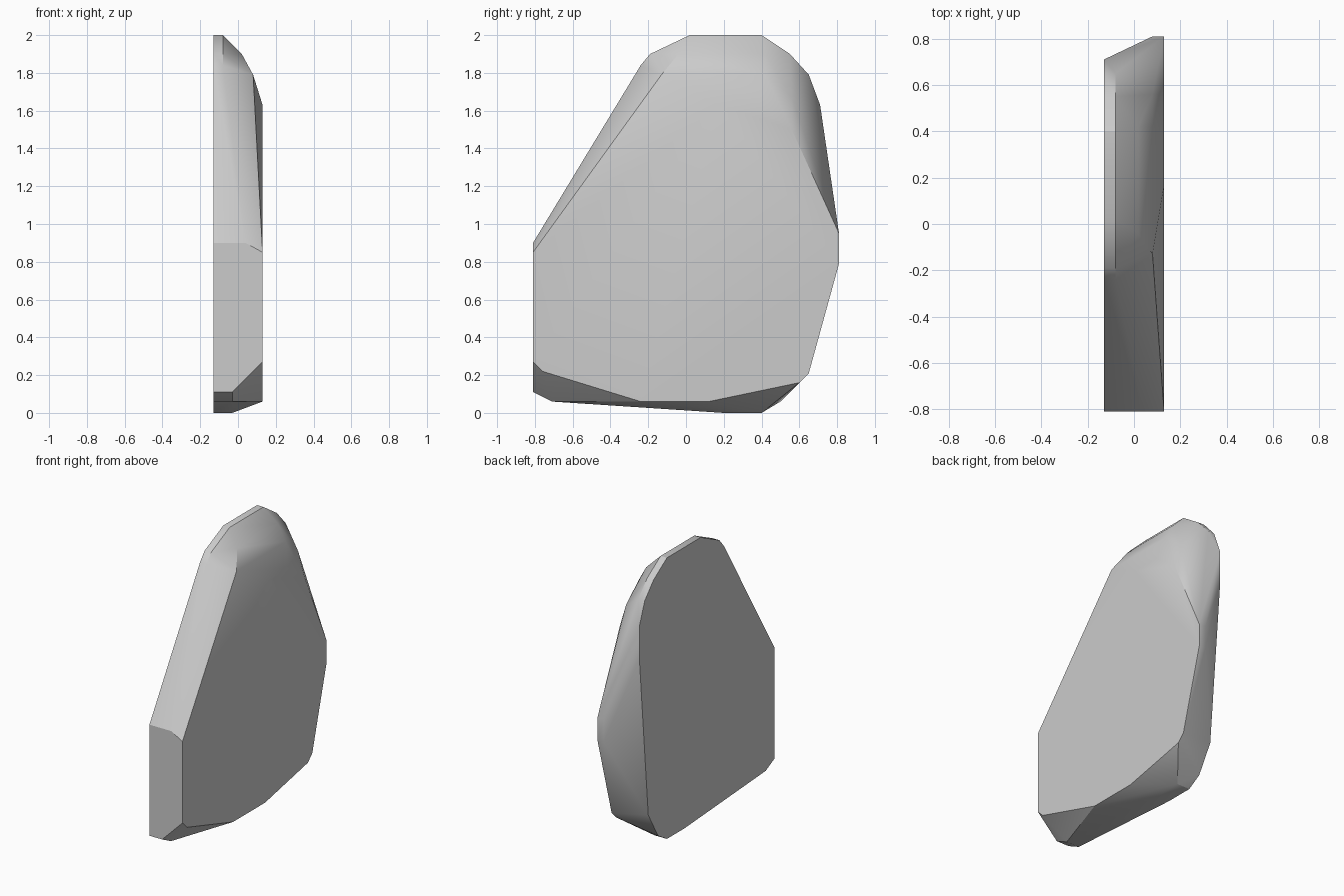
import bpy
import bmesh
import math

default_cube = bpy.data.objects.get("Cube")
if default_cube:
    bpy.data.objects.remove(default_cube, do_unlink=True)


def make_material(name, colour):
    material = bpy.data.materials.new(name)
    material.use_nodes = True
    material.diffuse_color = colour
    shader = material.node_tree.nodes["Principled BSDF"]
    shader.inputs["Base Color"].default_value = colour
    return material


def add_profile(mesh, x, profile):
    """Place one side profile (y, z) at the given depth through the slab."""
    for y, z in profile:
        mesh.verts.new((x, y, z))


def build_slab(name, layers, material):
    """Stretch one faceted skin around all the side profiles."""
    mesh = bmesh.new()
    for x, profile in layers:
        add_profile(mesh, x, profile)
    hull = bmesh.ops.convex_hull(mesh, input=mesh.verts[:])
    unused = set(hull["geom_interior"]) | set(hull["geom_unused"])
    loose = [item for item in unused if isinstance(item, bmesh.types.BMVert)]
    bmesh.ops.delete(mesh, geom=loose, context="VERTS")
    # Merge coplanar triangles into clean flat facets
    bmesh.ops.dissolve_limit(mesh, angle_limit=math.radians(1),
                             verts=mesh.verts[:], edges=mesh.edges[:])
    bmesh.ops.recalc_face_normals(mesh, faces=mesh.faces[:])
    data = bpy.data.meshes.new(name)
    mesh.to_mesh(data)
    mesh.free()
    data.materials.append(material)
    slab = bpy.data.objects.new(name, data)
    bpy.context.collection.objects.link(slab)
    return slab


# Flat side: full outline, split into crown, back, foot and front runs
crown = [(-.24, 1.84), (-.19, 1.9), (.02, 2), (.4, 2), (.55, 1.9), (.65, 1.79)]
back = [(.71, 1.63), (.71, 1.4), (.61, .25), (.5, .06)]
foot = [(.4, 0), (.2, 0), (-.71, .06), (-.81, .11)]
front = [(-.81, .9)]

# Worn side: smaller outline with chamfered foot and rounded shoulders
worn_top = [(-.81, .85), (.17, 1.63), (.38, 1.63), (.56, 1.5)]
worn_back = [(.81, .95), (.81, .79), (.65, .21), (.6, .16)]
worn_foot = [(.12, .06), (-.24, .06), (-.76, .22), (-.81, .27)]

# Profiles that step from the flat side towards the worn side
upper_shoulder = [(-.04, 1.9), (.42, 1.9)]
lower_shoulder = [(-.13, 1.79), (.42, 1.79), (.56, 1.67)]
back_ridge = [(.81, .95), (.81, .79)]

layers = [
    (-.13, crown + back + foot + front),
    (-.08, crown),
    (-.03, foot),
    (.02, upper_shoulder),
    (.04, front),
    (.08, lower_shoulder + back_ridge),
    (.13, worn_top + worn_back + worn_foot),
]

stone_grey = make_material("stone grey", (.6, .6, .6, 1))
slab = build_slab("stone_slab", layers, stone_grey)

# Soft shading across shallow facets, crisp main edges
bpy.ops.object.select_all(action="DESELECT")
slab.select_set(True)
bpy.context.view_layer.objects.active = slab
bpy.ops.object.shade_smooth_by_angle(angle=math.radians(30))
